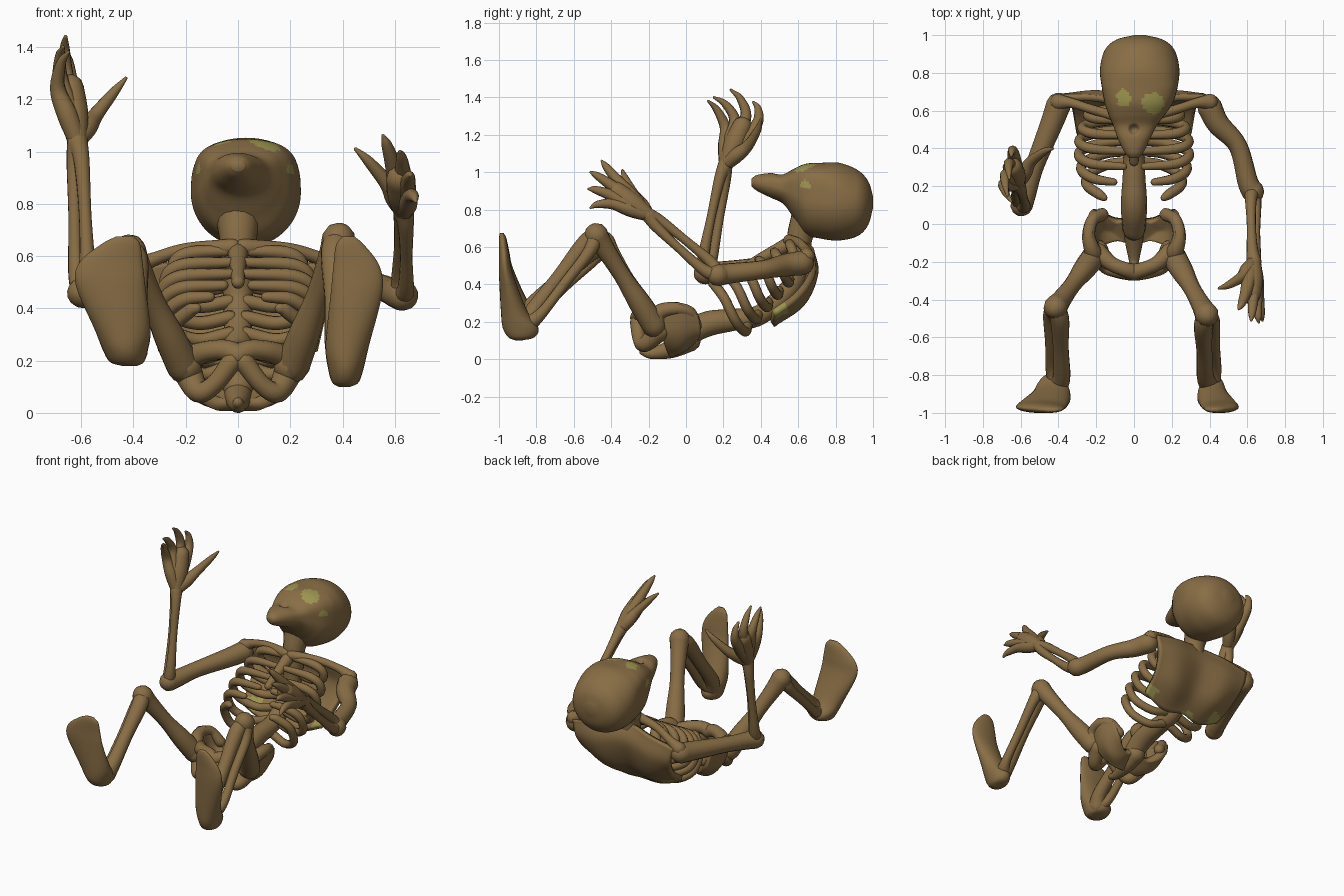
import bpy
import bmesh
from math import cos, sin, pi
from mathutils import Vector

cube = bpy.data.objects.get("Cube")
if cube:
    bpy.data.objects.remove(cube, do_unlink=True)


def material(name, colour):
    mat = bpy.data.materials.new(name)
    mat.use_nodes = True
    mat.diffuse_color = colour
    shader = next(n for n in mat.node_tree.nodes if n.type == "BSDF_PRINCIPLED")
    shader.inputs["Base Color"].default_value = colour
    shader.inputs["Roughness"].default_value = 0.8
    return mat


BONE = material("aged bone brown", (.25, .155, .06, 1))
MOSS = material("olive moss", (.34, .3, .08, 1))


def spline(points, steps):
    """Smooth curve through points of any dimension."""
    pts = [Vector(p) for p in points]
    pts = [pts[0] * 2 - pts[1]] + pts + [pts[-1] * 2 - pts[-2]]
    out = []
    for a, b, c, d in zip(pts, pts[1:], pts[2:], pts[3:]):
        for i in range(steps):
            t = i / steps
            out.append((b * 2 + (c - a) * t + (a * 2 - b * 5 + c * 4 - d) * t ** 2
                        + (b * 3 - a - c * 3 + d) * t ** 3) / 2)
    return out + [pts[-2]]


def build(name, rows, closed=True, moss=None):
    """Join rows of points into a smooth skin; closed rows become a capped solid."""
    bm = bmesh.new()
    grid = [[bm.verts.new(p) for p in row] for row in rows]
    count = len(grid[0])
    for low, high in zip(grid, grid[1:]):
        for i in range(count if closed else count - 1):
            j = (i + 1) % count
            bm.faces.new((low[i], low[j], high[j], high[i]))
    if closed:
        bm.faces.new(grid[0])
        bm.faces.new(grid[-1])
    bmesh.ops.recalc_face_normals(bm, faces=bm.faces)
    for face in bm.faces:
        face.smooth = True
        if moss and moss(face.calc_center_median()):
            face.material_index = 1
    mesh = bpy.data.meshes.new(name)
    bm.to_mesh(mesh)
    bm.free()
    mesh.materials.append(BONE)
    mesh.materials.append(MOSS)
    obj = bpy.data.objects.new(name, mesh)
    bpy.context.collection.objects.link(obj)
    return obj


def bone(name, points, sides=14, steps=6):
    """Round-ended tube through (x, y, z, radius) points."""
    path = [(Vector(p[:3]), max(p[3], .004)) for p in spline(points, steps)]
    first, last = path[0], path[-1]
    d0 = (first[0] - path[1][0]).normalized()
    d1 = (last[0] - path[-2][0]).normalized()
    ends = [(.5, .87), (.85, .5), (.98, .15)]
    path = ([(first[0] + d0 * first[1] * h, first[1] * w) for h, w in reversed(ends)] + path
            + [(last[0] + d1 * last[1] * h, last[1] * w) for h, w in ends])
    rings, side = [], None
    for i, (pos, r) in enumerate(path):
        tangent = (path[min(i + 1, len(path) - 1)][0] - path[max(i - 1, 0)][0]).normalized()
        side = tangent.orthogonal() if side is None else side - tangent * side.dot(tangent)
        side.normalize()
        other = tangent.cross(side)
        rings.append([pos + (side * cos(a) + other * sin(a)) * r
                      for a in (2 * pi * k / sides for k in range(sides))])
    return build(name, rings)


def pair(name, points, **kw):
    for label, s in (("left", 1), ("right", -1)):
        bone(f"{label}_{name}", [(x * s, y, z, r) for x, y, z, r in points], **kw)


def sheet(name, half_rows, thickness, moss=None):
    """Curved symmetric plate."""
    rows = [spline([(-x, y, z) for x, y, z in reversed(row[1:])] + row, 8) for row in half_rows]
    columns = [spline(column, 8) for column in zip(*rows)]
    obj = build(name, columns, False, moss)
    solid = obj.modifiers.new("thickness", "SOLIDIFY")
    solid.thickness = thickness
    solid.offset = 0
    solid.use_even_offset = True


# Skull: sections along y of (y, centre x, half width, top, bottom)
sections = [(.35, 0, .025, .965, .925), (.38, 0, .05, .985, .9), (.45, 0, .085, .995, .865),
            (.52, .005, .115, .99, .83), (.58, .015, .15, 1.02, .75), (.64, .025, .18, 1.045, .67),
            (.72, .03, .2, 1.05, .645), (.82, .03, .21, 1.05, .635), (.92, .03, .185, 1.01, .66),
            (.975, .03, .125, .95, .72), (1, .03, .03, .87, .81)]
skull = []
for y, cx, w, top, bottom in spline(sections, 8):
    ring = []
    for k in range(88):
        a = 2 * pi * k / 88
        # Forehead is flatter than the jaw and the back of the head
        flat = 1 - .55 * min(1, max(0, 1.5 - abs(y - .64) / .17))
        rise = sin(a) if sin(a) < 0 else sin(a) ** flat
        p = Vector((cx + w * cos(a), y, (top + bottom) / 2 + (top - bottom) / 2 * rise))
        if sin(a) > 0:
            nose = (p.x / .03) ** 2 + ((y - .5) / .03) ** 2
            p.z -= .03 * max(0, 1 - nose)
        ring.append(p)
    skull.append(ring)


def skull_moss(c):
    wobble = 1 + .25 * sin(c.x * 130) * cos(c.y * 110)
    left = ((c.x - .1) / .06) ** 2 + ((c.y - .64) / .057) ** 2
    right = ((c.x + .055) / .038) ** 2 + ((c.y - .665) / .045) ** 2
    temple = ((c.y - .637) / .028) ** 2 + ((c.z - .93) / .028) ** 2
    return (c.z > .98 and min(left, right) < wobble) or temple < 1


build("skull", skull, True, skull_moss)

# Spine, neck and breastbone
bone("spine", [(0, -.03, .1, .06), (0, .06, .165, .068), (0, .14, .195, .068), (0, .25, .21, .06),
               (0, .4, .24, .055), (0, .57, .4, .055), (0, .6, .55, .065), (0, .61, .66, .07),
               (0, .65, .76, .09)])
bone("breastbone", [(0, .33, .5, .025), (0, .42, .55, .03), (0, .54, .61, .04)])

# Ribs, from the lowest pair to the top pair
RIBS = 6
for i in range(RIBS):
    t = i / (RIBS - 1)
    back = Vector((.03, .33 + .28 * t, .18 + .31 * t))
    front = Vector((max(.03, .16 - .26 * t), .14 + .41 * t, .4 + .22 * t))
    width = .25 + .16 * t - .17 * t * t
    path = []
    for f, out, drop in ((0, 0, 0), (.08, .55, .05), (.35, .95, .05), (.65, 1, 0),
                         (.9, .75, -.01), (1, 0, 0)):
        p = back.lerp(front, f)
        p.x = max(p.x, width * out)
        p.z -= drop * (1 - t * .5)
        path.append((*p, .027 if f < 1 else .02))
    pair(f"rib_{i + 1}", path, sides=10)


def blade_moss(c):
    corner = c.x > .24 and c.z < .32 and c.y < .53
    middle = abs(c.x + .03) < .05 and c.z < .22
    far = abs(c.x + .24) < .045 and c.z < .27
    return corner or middle or far


# Shoulder girdle
pair("collarbone", [(.02, .55, .635, .032), (.2, .6, .625, .025), (.33, .64, .585, .027),
                    (.4, .645, .55, .045)])
sheet("shoulder_blades",
      [[(0, .63, .62), (.2, .665, .59), (.38, .67, .555)],
       [(0, .67, .5), (.2, .69, .46), (.35, .67, .45)],
       [(0, .6, .32), (.17, .62, .3), (.32, .59, .34)],
       [(0, .48, .2), (.14, .46, .19), (.3, .47, .25)]], .035, blade_moss)

# Pelvis
sheet("pelvic_bowl",
      [[(0, .04, .12), (.09, .02, .09), (.18, .07, .15), (.21, .06, .24)],
       [(0, -.03, .07), (.13, -.03, .06), (.21, -.03, .14), (.245, -.04, .3)],
       [(0, -.09, .03), (.09, -.09, .04), (.19, -.12, .13), (.22, -.13, .28)]], .05)
bone("tailbone", [(0, .02, .1, .06), (0, -.08, .055, .05), (0, -.18, .03, .03), (0, -.23, .04, .02)])
pair("pelvic_crest", [(.17, .05, .18, .035), (.22, .02, .25, .032), (.24, -.06, .27, .035),
                      (.22, -.14, .25, .045), (.2, -.17, .18, .065)])
pair("pubic_arch", [(.19, -.15, .21, .05), (.12, -.21, .235, .04), (.05, -.24, .24, .04),
                    (0, -.255, .22, .045)])
pair("sitting_bone", [(.19, -.14, .15, .055), (.15, -.22, .08, .042), (.09, -.25, .11, .036),
                      (.02, -.26, .2, .04)])

# Legs: side sign, knee, ankle, foot base height, outward spread of the sole
for label, s, knee, ankle, base, spread in (
        ("left", 1, (.385, -.48, .665), (.4, -.85, .19), .1, .155),
        ("right", -1, (.415, -.44, .62), (.4, -.85, .24), .18, .225)):
    hip = Vector((.21, -.17, .18))
    k, a = Vector(knee), Vector(ankle)

    def mirrored(points):
        return [(p[0] * s, p[1], p[2], r) for p, r in points]

    bone(f"{label}_thigh", mirrored([(hip, .065), (hip.lerp(k, .25), .06), (hip.lerp(k, .55), .046),
                                     (hip.lerp(k, .85), .053), (k, .064)]))
    for part, off, r in (("shin", -.02, .042), ("calf_bone", .035, .028)):
        shift = Vector((off, off * .5, -off * .6))
        bone(f"{label}_{part}", mirrored([(k, .05), (k.lerp(a, .15) + shift, r * 1.2),
                                          (k.lerp(a, .5) + shift, r),
                                          (k.lerp(a, .85) + shift, r * 1.1), (a, .055)]))
    # Foot: sections up the sole of (height, inner x, outer reach, sole y, upper y)
    foot = []
    for h, inner, reach, sole, upper in spline(
            [(0, .385, .2, -.91, -.88), (.03, .36, .4, -.95, -.81), (.12, .345, .52, -.98, -.79),
             (.28, .335, .66, -.99, -.85), (.62, .355, .98, -1, -.925), (.8, .365, .92, -1, -.945),
             (.94, .375, .55, -1, -.96), (1, .4, .3, -.995, -.975)], 5):
        outer = .4 + spread * reach
        foot.append([(s * ((inner + outer) / 2 + (outer - inner) / 2 * cos(t)),
                      (sole + upper) / 2 + (upper - sole) / 2 * sin(t),
                      base + (.675 - base) * h) for t in (2 * pi * n / 24 for n in range(24))])
    build(f"{label}_foot", foot)

# Arms: shoulder, elbow, wrist, forearm twist, then knuckle and tip of each finger, thumb first
ARMS = {
    "left": ((.4, .62, .515), (.63, .17, .45), (.635, -.2, .77), (1, .3, .3),
             [((.57, -.28, .88), (.45, -.34, 1.01)), ((.59, -.37, .96), (.555, -.45, 1.06)),
              ((.63, -.4, .93), (.62, -.51, 1)), ((.65, -.41, .88), (.66, -.52, .91)),
              ((.66, -.39, .83), (.68, -.51, .81))]),
    "right": ((-.4, .63, .515), (-.595, .1, .46), (-.615, .21, 1.04), (.7, .7, .2),
              [((-.545, .33, 1.14), (-.43, .4, 1.28)), ((-.64, .38, 1.26), (-.65, .36, 1.375)),
               ((-.66, .32, 1.3), (-.66, .24, 1.44)), ((-.68, .26, 1.28), (-.67, .15, 1.4)),
               ((-.69, .21, 1.24), (-.65, .12, 1.38))]),
}
NAMES = ("thumb", "index_finger", "middle_finger", "ring_finger", "little_finger")
for label, (shoulder, elbow, wrist, twist, fingers) in ARMS.items():
    sh, el, wr = Vector(shoulder), Vector(elbow), Vector(wrist)
    bow = Vector((.3, .5, 0)) * (.08 if label == "left" else -.06)
    bone(f"{label}_upper_arm", [(*sh, .066), (*sh.lerp(el, .2), .06), (*(sh.lerp(el, .55) + bow), .05),
                                (*sh.lerp(el, .88), .055), (*el, .06)])
    across = (wr - el).cross(Vector(twist)).normalized() * .03
    for part, d in (("outer_forearm", 1), ("inner_forearm", -1)):
        bone(f"{label}_{part}", [(*el, .045), (*(el.lerp(wr, .15) + across * d), .032),
                                 (*(el.lerp(wr, .5) + across * d), .024),
                                 (*(el.lerp(wr, .85) + across * d * .7), .03), (*wr, .04)])
    # Palm fills the space between the finger roots
    heart = sum((Vector(f[0]) for f in fingers), Vector()) / len(fingers)
    bone(f"{label}_palm", [(*wr, .038), (*wr.lerp(heart, .5), .056), (*heart, .053)])
    for name, (knuckle, tip) in zip(NAMES, fingers):
        kn, tp = Vector(knuckle), Vector(tip)
        bend = (kn - wr).normalized() * .025
        bone(f"{label}_{name}", [(*wr, .034), (*wr.lerp(kn, .5), .04), (*kn, .03),
                                 (*(kn.lerp(tp, .5) + bend), .02), (*tp, .007)], sides=10)
